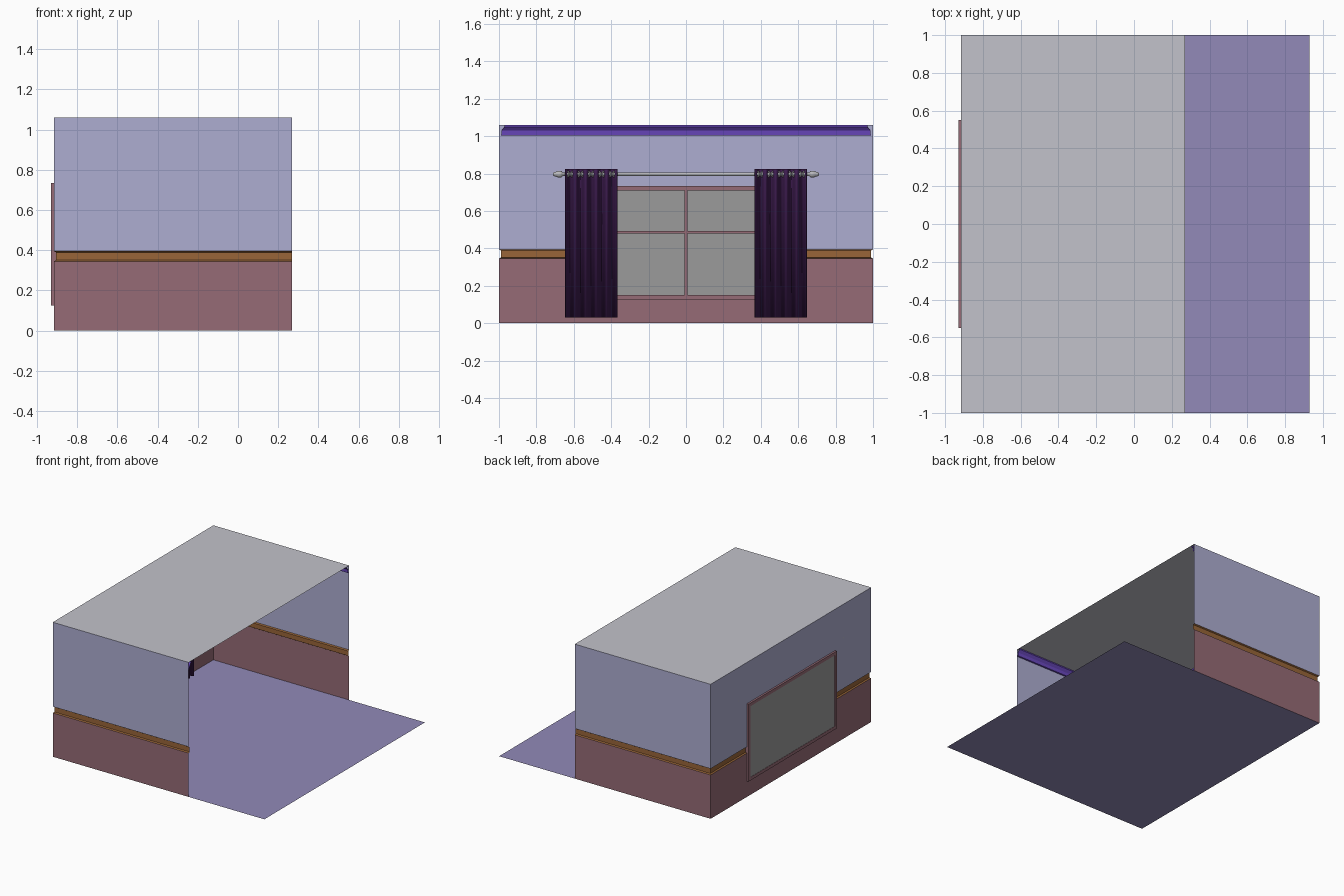
import bpy, bmesh, math
from mathutils import Vector, Matrix

if "Cube" in bpy.data.objects:
    bpy.data.objects.remove(bpy.data.objects["Cube"])

def mat(name, r, g, b):
    lin = lambda c: ((c / 255 + 0.055) / 1.055) ** 2.4
    m = bpy.data.materials.new(name)
    m.diffuse_color = (lin(r), lin(g), lin(b), 1)
    m.use_nodes = True
    m.node_tree.nodes["Principled BSDF"].inputs["Base Color"].default_value = m.diffuse_color
    return m

LAVENDER = mat("lavender paint", 174, 174, 209)
ROSE = mat("rose brown paint", 150, 107, 118)
BROWN = mat("brown wood", 152, 101, 56)
VIOLET = mat("violet trim", 106, 72, 190)
FLOOR = mat("purple floor", 146, 138, 184)
CEIL = mat("pale grey", 194, 194, 203)
GLASS = mat("window grey", 155, 155, 155)
PLUM = mat("plum fabric", 62, 28, 80)
METAL = mat("silver metal", 185, 185, 188)

X0, X1, H = -0.915, 0.27, 1.06

def finish(name, bm, m, smooth=False):
    me = bpy.data.meshes.new(name)
    bm.to_mesh(me)
    bm.free()
    me.materials.append(m)
    ob = bpy.data.objects.new(name, me)
    bpy.context.collection.objects.link(ob)
    if smooth:
        me.polygons.foreach_set("use_smooth", [True] * len(me.polygons))
    return ob

def box(name, lo, hi, m):
    bm = bmesh.new()
    lo, hi = Vector(lo), Vector(hi)
    bmesh.ops.create_cube(bm, size=1, matrix=Matrix.Translation((lo + hi) / 2) @ Matrix.Diagonal((*(hi - lo), 1)))
    return finish(name, bm, m)

def plane(name, pts, m):
    bm = bmesh.new()
    bm.faces.new([bm.verts.new(p) for p in pts])
    return finish(name, bm, m)

def room_band(name, profile, m, hole=True):
    """Sweep an (inset, height) profile round the three walls, opening the window."""
    bm = bmesh.new()
    rows = [[bm.verts.new(p) for p in ((X1, -1 + d, z), (X0 + d, -1 + d, z), (X0 + d, 1 - d, z), (X1, 1 - d, z))]
            for d, z in profile]
    for a, b in zip(rows, rows[1:]):
        for i in range(3):
            bm.faces.new((a[i], b[i], b[i + 1], a[i + 1]))
    if hole:
        for co, no in (((0, -.54, 0), (0, 1, 0)), ((0, .54, 0), (0, 1, 0)),
                       ((0, 0, .135), (0, 0, 1)), ((0, 0, .725), (0, 0, 1))):
            bmesh.ops.bisect_plane(bm, geom=bm.verts[:] + bm.edges[:] + bm.faces[:], plane_co=co, plane_no=no)
        gone = [f for f in bm.faces if f.calc_center_median().x < X0 + .03
                and abs(f.calc_center_median().y) < .54 and .135 < f.calc_center_median().z < .725]
        bmesh.ops.delete(bm, geom=gone, context='FACES')
    return finish(name, bm, m)

# Room shell
plane("floor", [(X0, -1, 0), (.93, -1, 0), (.93, 1, 0), (X0, 1, 0)], FLOOR)
plane("ceiling", [(X0, -1, H), (X1, -1, H), (X1, 1, H), (X0, 1, H)], CEIL)
room_band("lower_wall", [(0, 0), (0, .345)], ROSE)
room_band("chair_rail", [(0, .345), (.01, .351), (.01, .389), (0, .395)], BROWN)
room_band("upper_wall", [(0, .395), (0, H)], LAVENDER)
room_band("crown_moulding", [(0.001, 1.003), (.012, 1.005), (.014, 1.03), (.03, 1.05), (.03, H - .001)], VIOLET, False)

# Window frame, bars and glass
F0, F1 = -.93, -.9
for s in (-1, 1):
    box("window_side", (F0, min(s * .525, s * .55), .125), (F1, max(s * .525, s * .55), .735), ROSE)
for z in (.125, .71):
    box("window_rail", (F0, -.525, z), (F1, .525, z + .025), ROSE)
box("window_upright_bar", (-.92, -.009, .15), (F1, .009, .71), ROSE)
box("window_cross_bar", (-.92, -.525, .48), (F1 - .001, .525, .493), ROSE)
box("window_glass", (-.928, -.526, .149), (-.922, .526, .711), GLASS)

# Curtain rod with finials, turned about the y axis
RX, RZ = -.86, .797
def lathe_y(name, profile, m, n=20):
    bm = bmesh.new()
    rings = [[bm.verts.new((RX + r * math.cos(k * math.tau / n), y, RZ + r * math.sin(k * math.tau / n)))
              for k in range(n)] for y, r in profile]
    for a, b in zip(rings, rings[1:]):
        for k in range(n):
            bm.faces.new((a[k], a[(k + 1) % n], b[(k + 1) % n], b[k]))
    bm.faces.new(rings[0])
    bm.faces.new(rings[-1])
    bmesh.ops.recalc_face_normals(bm, faces=bm.faces)
    return finish(name, bm, m, True)

half = [(.66, .010), (.664, .016), (.672, .018), (.685, .018), (.693, .013), (.70, .012), (.708, .009), (.711, .004)]
lathe_y("curtain_rod", [(-y, r) for y, r in reversed(half)] + half, METAL)
for s in (-1, 1):
    box("rod_bracket", (X0, s * .655 - .004, RZ - .005), (RX, s * .655 + .004, RZ + .005), METAL)

# Pleated curtains with ring eyelets
PERIOD, AMP, N = .056, .024, 60
def wave(y):
    return RX - AMP * math.cos((y - .62) / PERIOD * math.tau)

for s, side in ((-1, "left"), (1, "right")):
    bm = bmesh.new()
    rows = []
    for z in (.03, .765, .825):
        ys = [.368 + (.645 - .368) * i / N for i in range(N + 1)]
        rows.append([bm.verts.new((wave(y), s * y, z)) for y in ys])
    for a, b in zip(rows, rows[1:]):
        for i in range(N):
            bm.faces.new((a[i], a[i + 1], b[i + 1], b[i]))
    bmesh.ops.recalc_face_normals(bm, faces=bm.faces)
    ob = finish(side + "_curtain", bm, PLUM, True)
    mod = ob.modifiers.new("thickness", 'SOLIDIFY')
    mod.thickness = .004
    mod.offset = 0
    for k in range(10):
        y = .62 + PERIOD / 4 - k * PERIOD / 2
        tilt = math.radians(40) * (1 if k % 2 else -1) * s
        bpy.ops.mesh.primitive_torus_add(major_radius=.015, minor_radius=.004, major_segments=20, minor_segments=8,
                                         location=(RX, s * y, RZ), rotation=(math.pi / 2, 0, tilt))
        ring = bpy.context.object
        ring.name = side + "_eyelet"
        ring.data.materials.append(METAL)
        bpy.ops.object.shade_smooth()
